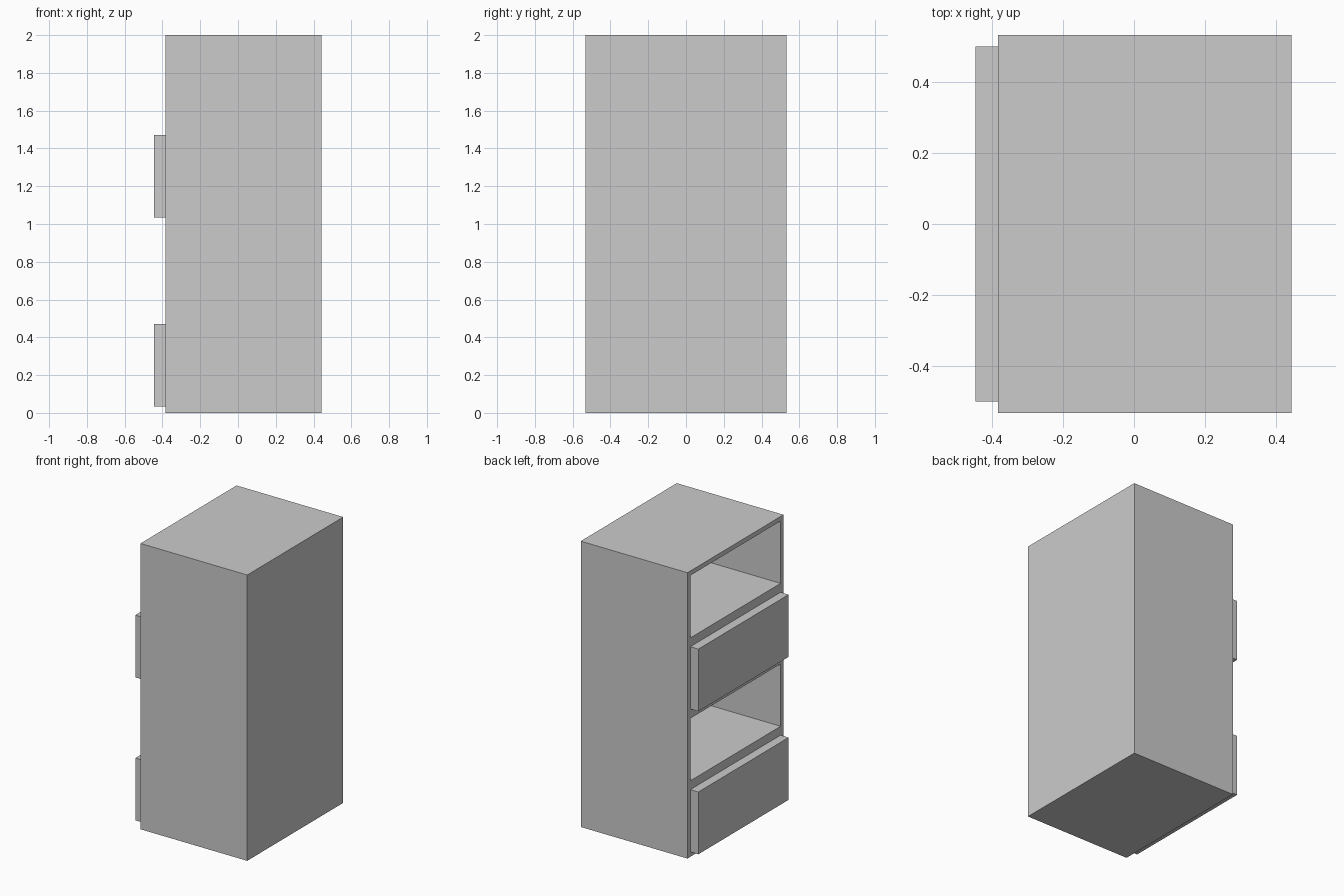
import bpy, bmesh
from mathutils import Vector

if "Cube" in bpy.data.objects:
    bpy.data.objects.remove(bpy.data.objects["Cube"])

FRONT, BACK = -0.383, 0.443    # open side faces -x
HALF_W, HEIGHT, CELLS = 0.531, 2.0, 4
WALL, BULGE = 0.032, 0.062
CELL_H = HEIGHT / CELLS


def box(bm, lo, hi):
    lo, hi = Vector(lo), Vector(hi)
    verts = bmesh.ops.create_cube(bm, size=1)["verts"]
    for v in verts:
        v.co = Vector(((lo[i] + hi[i]) / 2 + v.co[i] * (hi[i] - lo[i]) for i in range(3)))


def finish(bm, name):
    bmesh.ops.recalc_face_normals(bm, faces=bm.faces)
    mesh = bpy.data.meshes.new(name)
    bm.to_mesh(mesh)
    bm.free()
    bpy.context.collection.objects.link(bpy.data.objects.new(name, mesh))


# Cabinet body: a box split into four levels, alternate levels hollowed out
bm = bmesh.new()
box(bm, (FRONT, -HALF_W, 0), (BACK, HALF_W, HEIGHT))
for i in range(1, CELLS):
    bmesh.ops.bisect_plane(bm, geom=bm.verts[:] + bm.edges[:] + bm.faces[:],
                           plane_co=(0, 0, i * CELL_H), plane_no=(0, 0, 1))
bm.normal_update()
open_levels = [f for f in bm.faces if f.normal.x < -0.9
               and int(f.calc_center_median().z / CELL_H) % 2 == 1]
bmesh.ops.inset_individual(bm, faces=open_levels, thickness=WALL, use_even_offset=True)
inner = bmesh.ops.extrude_discrete_faces(bm, faces=open_levels)["faces"]
bmesh.ops.translate(bm, verts=list({v for f in inner for v in f.verts}),
                    vec=(BACK - FRONT - WALL, 0, 0))
finish(bm, "cabinet_body")

# Drawer fronts standing proud of the closed levels
for level, name in ((0, "lower_drawer"), (2, "upper_drawer")):
    bm = bmesh.new()
    z = level * CELL_H
    box(bm, (FRONT - BULGE, -HALF_W + WALL, z + WALL + 0.002),
        (FRONT + 0.01, HALF_W - WALL, z + CELL_H - WALL + 0.002))
    finish(bm, name)
